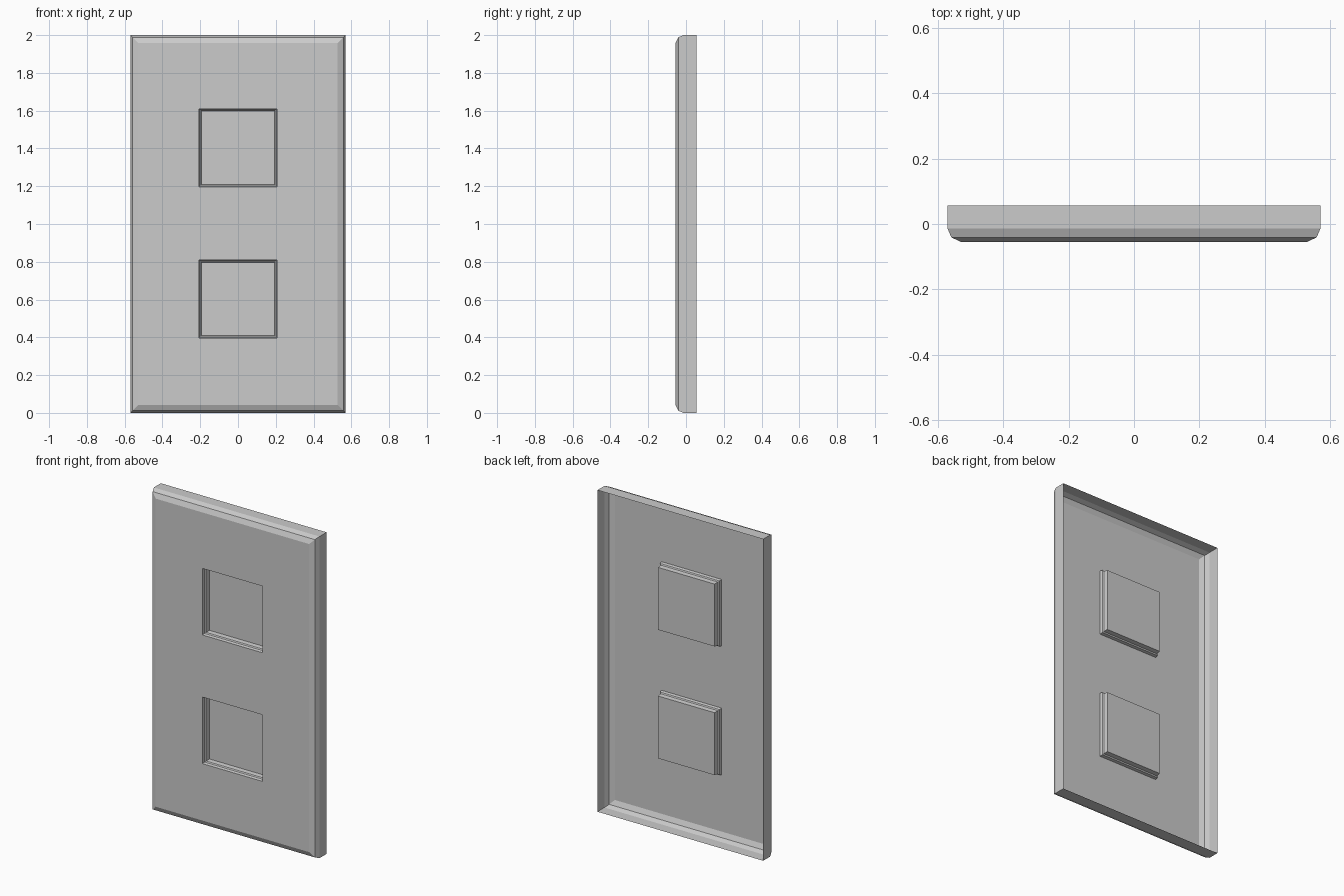
import bpy
import bmesh

cube = bpy.data.objects.get("Cube")
if cube:
    bpy.data.objects.remove(cube, do_unlink=True)

# One plain grey plastic
grey = bpy.data.materials.new("grey plastic")
grey.use_nodes = True
colour = (0.6, 0.6, 0.6, 1)
grey.diffuse_color = colour
grey.node_tree.nodes["Principled BSDF"].inputs["Base Color"].default_value = colour

HALF_W, HALF_H, BACK, FRONT = 0.57, 1.0, 0.056, -0.055
bm = bmesh.new()


def ring(half_x, half_z, y, centre_z):
    """Rectangular loop of vertices facing the front."""
    corners = ((-1, -1), (1, -1), (1, 1), (-1, 1))
    return [bm.verts.new((sx * half_x, y, centre_z + sz * half_z)) for sx, sz in corners]


def skin(rings):
    """Join successive rectangular loops with quads."""
    for a, b in zip(rings, rings[1:]):
        for i in range(4):
            j = (i + 1) % 4
            bm.faces.new((a[i], a[j], b[j], b[i]))


def loop_edges(loop):
    return [bm.edges.get((loop[i], loop[(i + 1) % 4])) for i in range(4)]


# Rim with a two-step bevel, as (inset, y); open at the back
rim = [ring(HALF_W - inset, HALF_H - inset, y, HALF_H)
       for inset, y in ((0, BACK), (0, -0.013), (0.012, -0.041), (0.042, FRONT))]
skin(rim)
outline = loop_edges(rim[-1])

# Two square pockets with a stepped wall, as (half size, y)
for centre_z in (0.603, 1.403):
    pocket = [ring(h, h, y, centre_z)
              for h, y in ((0.207, FRONT), (0.204, -0.036), (0.197, -0.032), (0.194, -0.004))]
    skin(pocket)
    bm.faces.new(pocket[-1])
    outline += loop_edges(pocket[0])

# Flat front around the pockets
bmesh.ops.triangle_fill(bm, use_beauty=True, use_dissolve=False, edges=outline,
                        normal=(0, -1, 0))

# Make the outside of the shell face the front
bmesh.ops.recalc_face_normals(bm, faces=bm.faces[:])
bm.normal_update()
if sum(f.normal.y * f.calc_area() for f in bm.faces) > 0:
    bmesh.ops.reverse_faces(bm, faces=bm.faces[:])

mesh = bpy.data.meshes.new("wall_plate")
bm.to_mesh(mesh)
bm.free()
mesh.materials.append(grey)
plate = bpy.data.objects.new("wall_plate", mesh)
bpy.context.collection.objects.link(plate)
